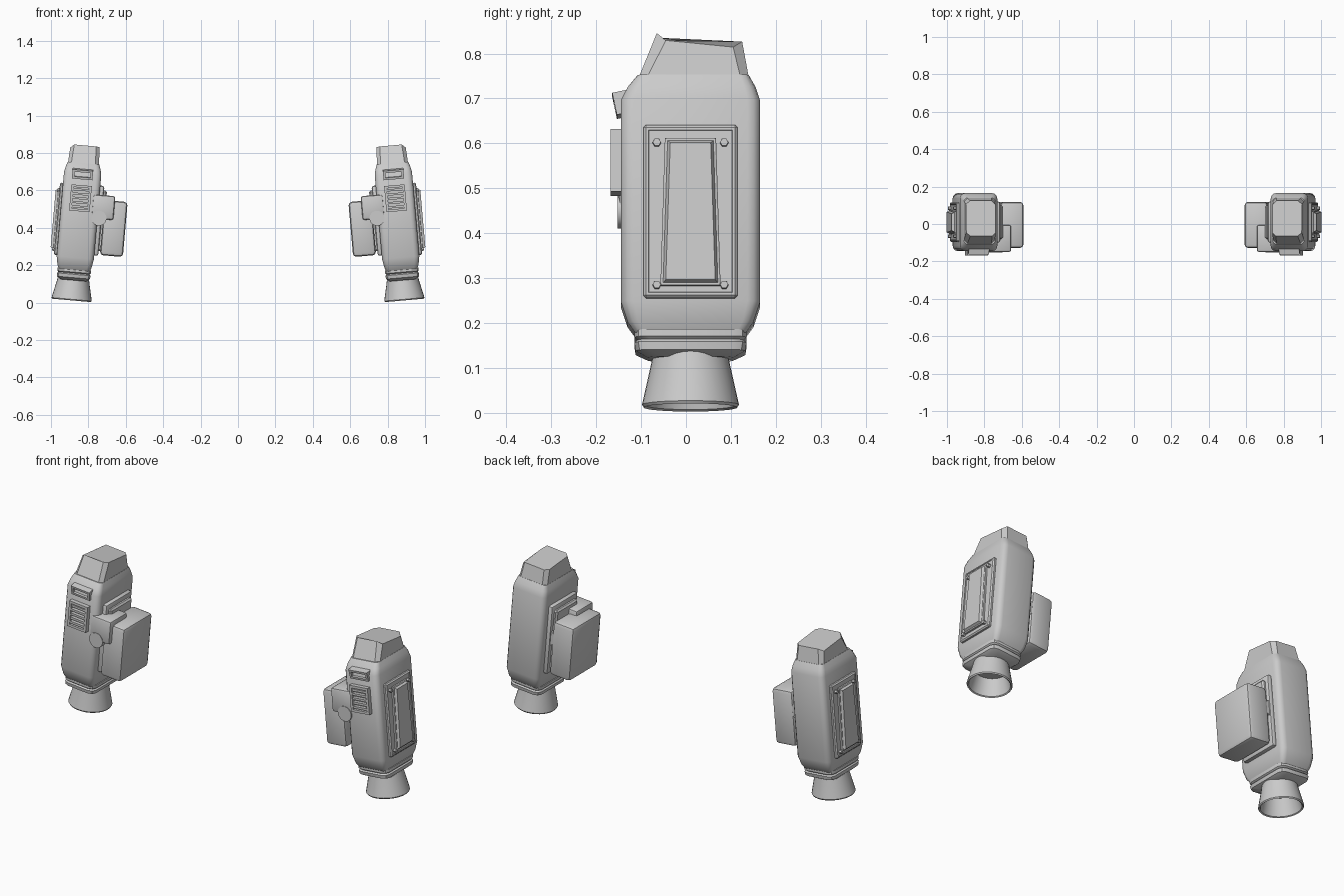
import bpy, bmesh, math
from mathutils import Matrix, Vector

cube = bpy.data.objects.get("Cube")
if cube:
    bpy.data.objects.remove(cube, do_unlink=True)

GREY = (0.6, 0.6, 0.6, 1)
metal = bpy.data.materials.new("light_grey_metal")
metal.use_nodes = True
metal.diffuse_color = GREY
metal.node_tree.nodes["Principled BSDF"].inputs["Base Color"].default_value = GREY

# Pod frame: x points outward, z along the pod axis, leaning inward at the top
POD = Matrix.Translation((0.89, 0, 0.012)) @ Matrix.Rotation(math.radians(-5), 4, 'Y')
MID_Y = 0.01


def finish(bm, name, local=None):
    """Place a pod part in the world, mirrored to the other pod."""
    bmesh.ops.recalc_face_normals(bm, faces=bm.faces)
    bm.transform(POD @ local if local else POD)
    mesh = bpy.data.meshes.new(name)
    bm.to_mesh(mesh)
    bm.free()
    mesh.materials.append(metal)
    ob = bpy.data.objects.new(name, mesh)
    bpy.context.collection.objects.link(ob)
    bpy.ops.object.select_all(action='DESELECT')
    ob.select_set(True)
    bpy.context.view_layer.objects.active = ob
    bpy.ops.object.shade_smooth_by_angle(angle=math.radians(32))
    ob.modifiers.new("other_pod", 'MIRROR').use_mirror_merge = False
    return ob


def add_box(bm, x, y, z):
    size = [b - a for a, b in (x, y, z)]
    mid = [(a + b) / 2 for a, b in (x, y, z)]
    bmesh.ops.create_cube(bm, size=1, matrix=Matrix.Translation(mid) @ Matrix.Diagonal((*size, 1)))


def bevel(bm, width, segments=1):
    bmesh.ops.bevel(bm, geom=bm.edges[:], offset=width, segments=segments,
                    profile=0.5, affect='EDGES', clamp_overlap=True)


def box(name, x, y, z, width=0.0, segments=1):
    bm = bmesh.new()
    add_box(bm, x, y, z)
    if width:
        bevel(bm, width, segments)
    return finish(bm, name)


def section(a, y0, y1, r, segs):
    """Rounded rectangle in the xy plane."""
    pts = []
    for k, (cx, cy) in enumerate([(a - r, y1 - r), (r - a, y1 - r), (r - a, y0 + r), (a - r, y0 + r)]):
        for i in range(segs + 1):
            t = math.pi / 2 * (k + i / segs)
            pts.append((cx + r * math.cos(t), cy + r * math.sin(t)))
    return pts


def skin(bm, rings, caps=True):
    loops = [[bm.verts.new(p) for p in ring] for ring in rings]
    n = len(loops[0])
    for low, high in zip(loops, loops[1:]):
        for i in range(n):
            j = (i + 1) % n
            bm.faces.new((low[i], low[j], high[j], high[i]))
    if caps:
        bm.faces.new(loops[0][::-1])
        bm.faces.new(loops[-1])


def loft(name, rows, segs):
    bm = bmesh.new()
    skin(bm, [[(x, y, z) for x, y in section(a, y0, y1, r, segs)] for z, a, y0, y1, r in rows])
    return finish(bm, name)


# Main body: rounded slab tapering at both ends
loft("body", [
    (0.16, 0.082, -0.112, 0.132, 0.02),
    (0.185, 0.092, -0.13, 0.15, 0.024),
    (0.23, 0.1, -0.145, 0.165, 0.028),
    (0.68, 0.1, -0.145, 0.165, 0.028),
    (0.71, 0.094, -0.13, 0.155, 0.026),
    (0.737, 0.084, -0.108, 0.14, 0.02)], 3)

# Collar between body and nozzle
loft("collar", [
    (0.108, 0.07, -0.085, 0.105, 0.03),
    (0.122, 0.088, -0.112, 0.132, 0.03),
    (0.14, 0.09, -0.115, 0.135, 0.03),
    (0.146, 0.084, -0.108, 0.128, 0.028),
    (0.152, 0.09, -0.115, 0.135, 0.03),
    (0.168, 0.09, -0.115, 0.135, 0.03)], 2)

# Top cap: chamfered wedge, lower toward the back and the outer side
bm = bmesh.new()
base = [(x, y, 0.72) for x, y in section(0.084, -0.11, 0.142, 0.018, 1)]
top = [(x, y, 0.825 - 0.1 * y - (0.016 if x > 0.07 else 0))
       for x, y in section(0.078, -0.065, 0.125, 0.02, 1)]
skin(bm, [base, top])
finish(bm, "top_cap")

# Hollow flared nozzle
bm = bmesh.new()
profile = [(0.082, 0.13), (0.087, 0.1), (0.106, 0.015), (0.108, 0.006), (0.104, 0),
           (0.098, 0.004), (0.078, 0.09)]
skin(bm, [[(r * math.cos(t), MID_Y + r * math.sin(t), z)
           for t in (math.tau * i / 32 for i in range(32))] for r, z in profile])
finish(bm, "nozzle")

# Outer service panel with a shallow recessed field
bm = bmesh.new()
add_box(bm, (0.095, 0.116), (-0.095, 0.115), (0.235, 0.622))
bevel(bm, 0.006)
bm.normal_update()
field = max(bm.faces, key=lambda f: f.calc_center_median().x)
bmesh.ops.inset_region(bm, faces=[field], thickness=0.008)
bmesh.ops.inset_region(bm, faces=[field], thickness=0.002, depth=-0.003)
finish(bm, "outer_panel")


# Raised tapered slab on the panel
def slab(name, steps):
    bm = bmesh.new()
    rings = []
    for x, inset in steps:
        rings.append([(x, MID_Y + s * (w - inset), z) for s, w, z in (
            (-1, 0.067, 0.262 + inset), (1, 0.067, 0.262 + inset),
            (1, 0.057, 0.592 - inset), (-1, 0.057, 0.592 - inset))])
    skin(bm, rings)
    return finish(bm, name)


slab("panel_slab", [(0.11, 0), (0.122, 0), (0.124, 0.003), (0.124, 0.006),
                    (0.136, 0.012), (0.136, 0.014)])

# Hexagonal bolts in the panel corners
bm = bmesh.new()
for y in (-0.075, 0.075):
    for z in (0.264, 0.582):
        place = Matrix.Translation((0.119, MID_Y + y, z)) @ Matrix.Rotation(math.pi / 2, 4, 'Y')
        bmesh.ops.create_cone(bm, cap_ends=True, segments=6, radius1=0.01, radius2=0.009,
                              depth=0.016, matrix=place)
finish(bm, "panel_bolts")


# Front vents: back plate, frame bars and slats
def vent(name, half, z0, z1, back, front, slats, rim, local=None):
    bm = bmesh.new()
    add_box(bm, (-half, half), (back + 0.008, -0.12), (z0, z1))
    for s in (-1, 1):
        edge = sorted((s * half, s * (half - rim)))
        add_box(bm, edge, (front, back + 0.01), (z0, z1))
    for z in (z0, z1 - rim):
        add_box(bm, (rim - half, half - rim), (front, back + 0.01), (z, z + rim))
    pitch = (z1 - z0 - 2 * rim) / max(slats, 1)
    for i in range(slats):
        z = z0 + rim + pitch * (i + 0.25)
        add_box(bm, (rim - half, half - rim), (front + 0.003, back + 0.01), (z, z + pitch * 0.5))
    return finish(bm, name, local)


vent("front_vent", 0.055, 0.478, 0.618, -0.155, -0.168, 5, 0.013)
pivot = Vector((0, -0.145, 0.68))
tilt = Matrix.Translation(pivot) @ Matrix.Rotation(math.radians(12), 4, 'X') @ Matrix.Translation(-pivot)
vent("upper_vent", 0.055, 0.652, 0.702, -0.147, -0.16, 0, 0.012, tilt)

# Inner mounting plate with a raised step
box("mounting_plate", (-0.122, -0.09), (-0.1, 0.12), (0.25, 0.625), 0.012, 2)
box("mounting_step", (-0.138, -0.11), (-0.08, 0.1), (0.275, 0.6), 0.008, 1)

# Hinge barrel between plate and side box
bm = bmesh.new()
bmesh.ops.create_cone(bm, cap_ends=True, segments=24, radius1=0.04, radius2=0.04, depth=0.265,
                      matrix=Matrix.Translation((-0.108, -0.02, 0.45)) @ Matrix.Rotation(math.pi / 2, 4, 'X'))
finish(bm, "hinge_barrel")

# Side box and the clamp that wraps to the front
box("side_box", (-0.253, -0.13), (-0.128, 0.118), (0.255, 0.55), 0.018, 2)
box("front_clamp", (-0.185, -0.066), (-0.15, -0.005), (0.447, 0.575), 0.012, 2)
